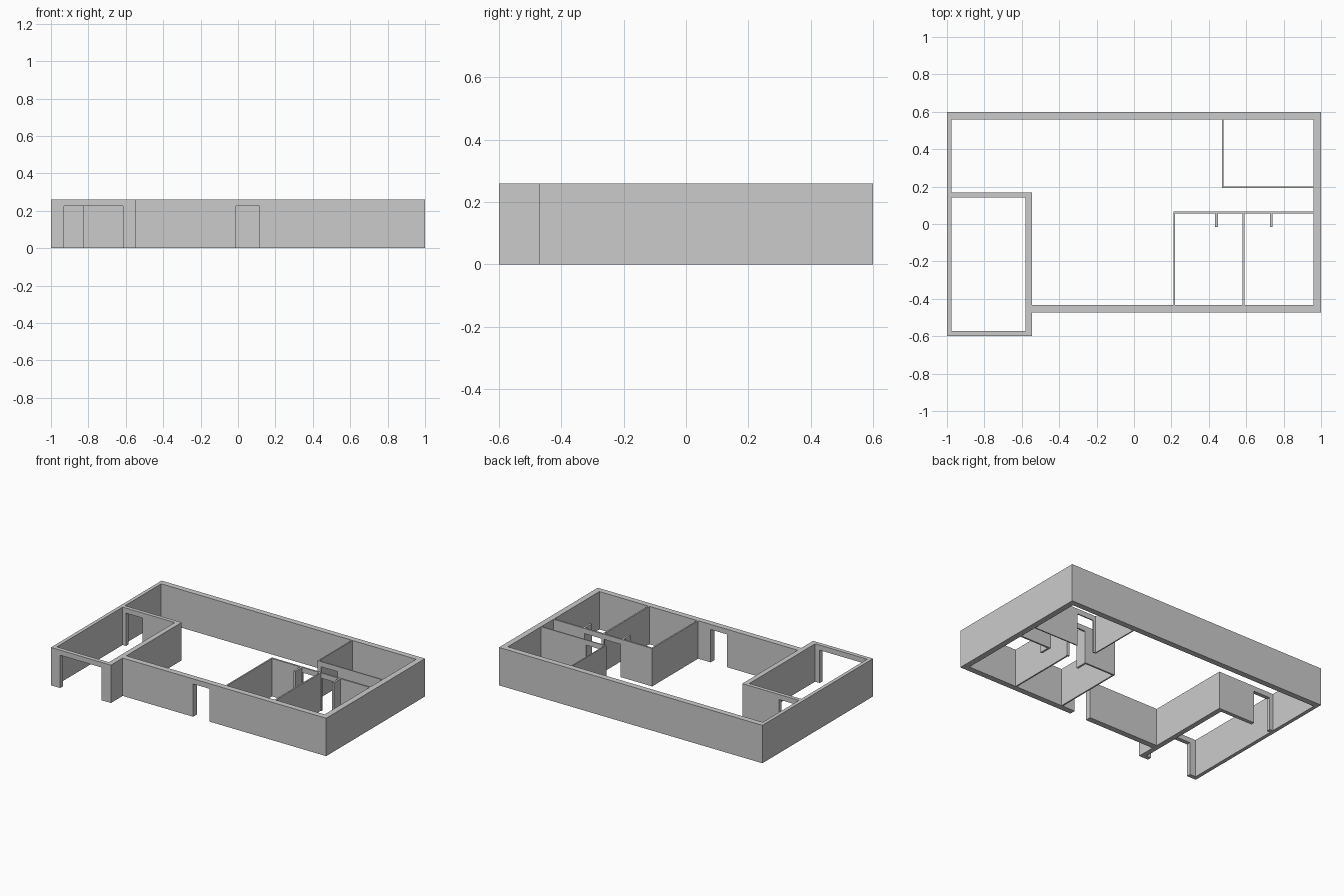
import bpy, bmesh

if "Cube" in bpy.data.objects:
    bpy.data.objects.remove(bpy.data.objects["Cube"])

H = 0.26       # wall height
DOOR = 0.225   # opening height


def wall(name, x0, x1, y0, y1, door=None):
    """Extrude a wall elevation; an optional door span notches it from below."""
    along_x = (x1 - x0) > (y1 - y0)
    a, b = (x0, x1) if along_x else (y0, y1)
    profile = [(a, 0)]
    if door:
        d0, d1 = door
        profile += [(d0, 0), (d0, DOOR), (d1, DOOR), (d1, 0)]
    profile += [(b, 0), (b, H), (a, H)]
    bm = bmesh.new()
    if along_x:
        verts = [bm.verts.new((u, y0, z)) for u, z in profile]
        depth = (0, y1 - y0, 0)
    else:
        verts = [bm.verts.new((x0, u, z)) for u, z in profile]
        depth = (x1 - x0, 0, 0)
    face = bm.faces.new(verts)
    ext = bmesh.ops.extrude_face_region(bm, geom=[face], use_keep_orig=True)
    moved = [g for g in ext["geom"] if isinstance(g, bmesh.types.BMVert)]
    bmesh.ops.translate(bm, verts=moved, vec=depth)
    bmesh.ops.recalc_face_normals(bm, faces=bm.faces)
    mesh = bpy.data.meshes.new(name)
    bm.to_mesh(mesh)
    bm.free()
    obj = bpy.data.objects.new(name, mesh)
    bpy.context.collection.objects.link(obj)
    return obj


# Outer shell
wall("back_wall", -1, 1, 0.56, 0.6)
wall("left_wall", -1, -0.975, -0.6, 0.56)
wall("right_wall", 0.96, 1, -0.472, 0.56)
wall("front_wall", -0.545, 0.96, -0.472, -0.432, door=(-0.01, 0.115))

# Garage: front with wide opening, side wall, back with a door
wall("garage_front_wall", -0.975, -0.58, -0.6, -0.572, door=(-0.93, -0.615))
wall("garage_side_wall", -0.58, -0.545, -0.6, 0.168)
wall("garage_back_wall", -0.975, -0.58, 0.142, 0.168, door=(-0.95, -0.825))

# Back right room
wall("back_room_side", 0.47, 0.478, 0.2, 0.56)
wall("back_room_front", 0.47, 0.96, 0.192, 0.2, door=(0.495, 0.62))

# Two front rooms sharing a corridor wall split at the middle partition
wall("corridor_wall_left", 0.21, 0.585, 0.055, 0.067, door=(0.45, 0.575))
wall("corridor_wall_right", 0.585, 0.96, 0.055, 0.067, door=(0.595, 0.725))
for name, x in (("room_side_partition", 0.21), ("room_middle_partition", 0.58)):
    wall(name, x, x + 0.01, -0.432, 0.055)

# Short stub walls beside the room doors
for name, x in (("left_door_stub", 0.434), ("right_door_stub", 0.726)):
    wall(name, x, x + 0.014, -0.016, 0.055)
